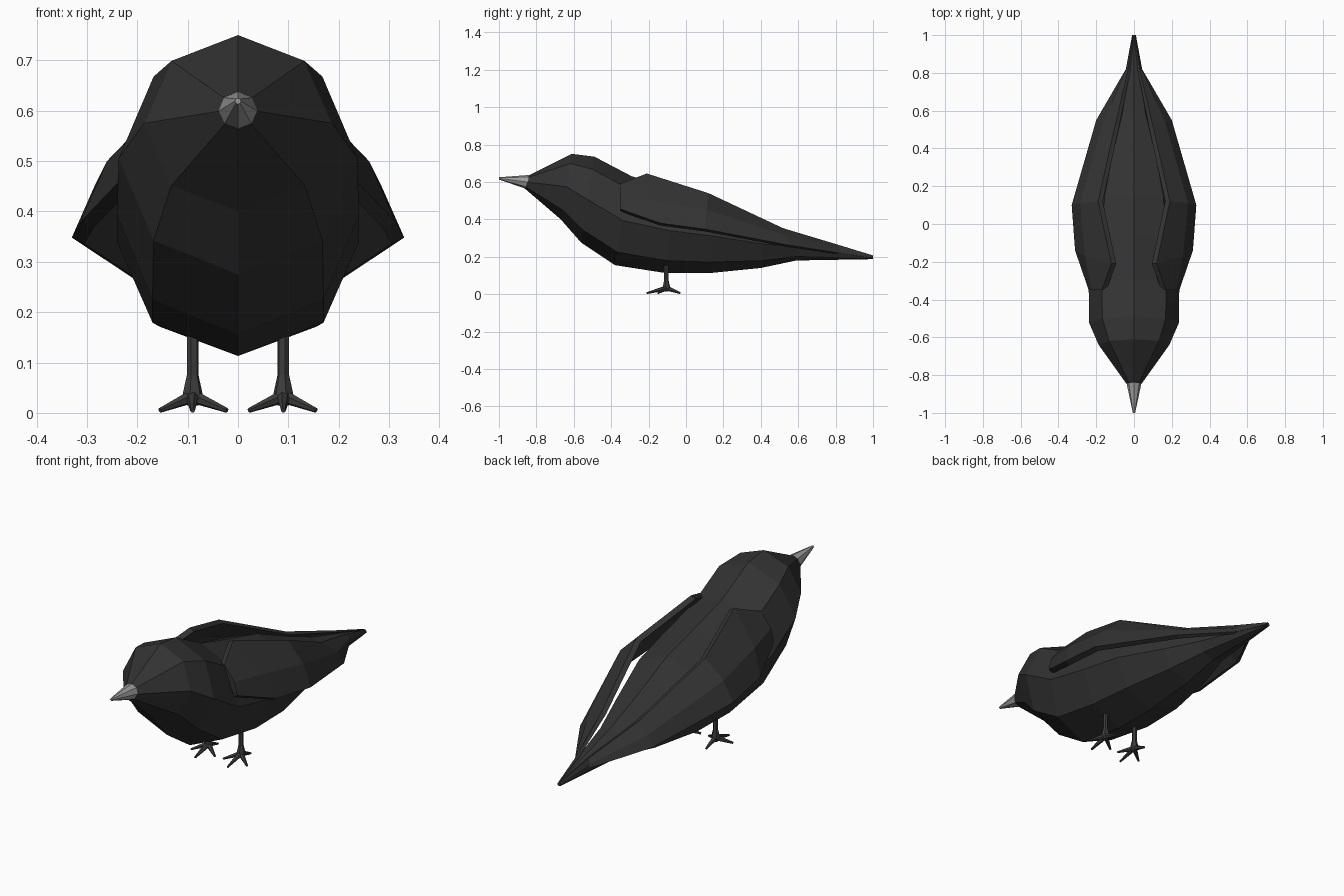
import bpy, bmesh, math
from mathutils import Vector

if "Cube" in bpy.data.objects:
    bpy.data.objects.remove(bpy.data.objects["Cube"])


def material(name, c):
    m = bpy.data.materials.new(name)
    m.diffuse_color = (*c, 1)
    m.use_nodes = True
    m.node_tree.nodes["Principled BSDF"].inputs["Base Color"].default_value = m.diffuse_color
    return m


BLACK = material("feather black", (0.032, 0.032, 0.032))
GREY = material("beak grey", (0.33, 0.33, 0.33))
LEG = material("leg dark grey", (0.045, 0.045, 0.045))


def finish(name, bm, mat):
    bmesh.ops.recalc_face_normals(bm, faces=bm.faces)
    me = bpy.data.meshes.new(name)
    bm.to_mesh(me)
    bm.free()
    me.materials.append(mat)
    ob = bpy.data.objects.new(name, me)
    bpy.context.collection.objects.link(ob)
    return ob


def skin(bm, rings):
    """Bridge successive closed loops of points and cap both ends."""
    loops = [[bm.verts.new(p) for p in r] for r in rings]
    n = len(loops[0])
    for a, b in zip(loops, loops[1:]):
        for i in range(n):
            j = (i + 1) % n
            bm.faces.new((a[i], a[j], b[j], b[i]))
    bm.faces.new(loops[0])
    bm.faces.new(loops[-1][::-1])


def ring(y_top, y_bot, z_top, z_bot, rx):
    """Slanted eight-sided cross-section."""
    out = []
    for i in range(8):
        a = i * math.pi / 4
        t = (1 + math.cos(a)) / 2
        out.append((rx * math.sin(a), y_bot + (y_top - y_bot) * t,
                    z_bot + (z_top - z_bot) * t))
    return out


def tube(bm, pts, radii, n=6):
    """Tapered tube along a straight-ish path."""
    pts = [Vector(p) for p in pts]
    d = (pts[-1] - pts[0]).normalized()
    u = d.orthogonal().normalized()
    v = d.cross(u)
    skin(bm, [[p + r * (u * math.cos(2 * math.pi * i / n) + v * math.sin(2 * math.pi * i / n))
               for i in range(n)] for p, r in zip(pts, radii)])


def mirror(ob):
    ob.modifiers.new("mirror", "MIRROR")


# body, from beak base to tail tip
bm = bmesh.new()
skin(bm, [ring(*r) for r in [
    (-0.84, -0.86, 0.635, 0.563, 0.037),
    (-0.61, -0.67, 0.75, 0.40, 0.187),
    (-0.49, -0.56, 0.735, 0.275, 0.237),
    (-0.29, -0.38, 0.63, 0.155, 0.24),
    (-0.06, -0.11, 0.565, 0.113, 0.24),
    (0.15, 0.13, 0.51, 0.113, 0.22),
    (0.40, 0.40, 0.40, 0.14, 0.15),
    (0.59, 0.59, 0.325, 0.18, 0.085),
    (1.00, 1.00, 0.205, 0.187, 0.01)]])
finish("body", bm, BLACK)

# beak
bm = bmesh.new()
skin(bm, [ring(-0.84, -0.85, 0.637, 0.561, 0.039),
          ring(-1.0, -1.0, 0.625, 0.613, 0.006)])
finish("beak", bm, GREY)

# folded wings: top edge, middle and lower edge at each station
stations = [
    ((0.17, -0.35, 0.59), (0.225, -0.35, 0.52), (0.24, -0.35, 0.455)),
    ((0.12, -0.21, 0.645), (0.26, -0.17, 0.50), (0.312, -0.14, 0.38)),
    ((0.19, 0.12, 0.54), (0.285, 0.11, 0.45), (0.33, 0.10, 0.348)),
    ((0.10, 0.52, 0.352), (0.165, 0.54, 0.31), (0.20, 0.55, 0.262)),
    ((0.032, 0.81, 0.265), (0.042, 0.82, 0.24), (0.043, 0.82, 0.22)),
    ((0.004, 1.0, 0.207), (0.008, 1.0, 0.20), (0.01, 1.0, 0.192))]
bm = bmesh.new()
rings = []
for k, s in enumerate(stations):
    t = (0.025, 0.025, 0.025, 0.022, 0.012, 0.003)[k]
    inner = [(max(x - t, 0.001), y, z - 0.5 * t) for x, y, z in s]
    rings.append(list(s) + inner[::-1])
skin(bm, rings)
mirror(finish("wings", bm, BLACK))

# legs and feet
bm = bmesh.new()
tube(bm, [(0.09, -0.105, 0.19), (0.09, -0.105, 0.075), (0.09, -0.105, 0.035), (0.09, -0.105, 0.015)],
     [0.012, 0.012, 0.021, 0.012])
for tip in [(0.155, -0.15), (0.022, -0.15), (0.09, -0.21), (0.09, -0.03)]:
    tube(bm, [(0.09, -0.105, 0.033), (*tip, 0.005)], [0.014, 0.005])
mirror(finish("legs", bm, LEG))
